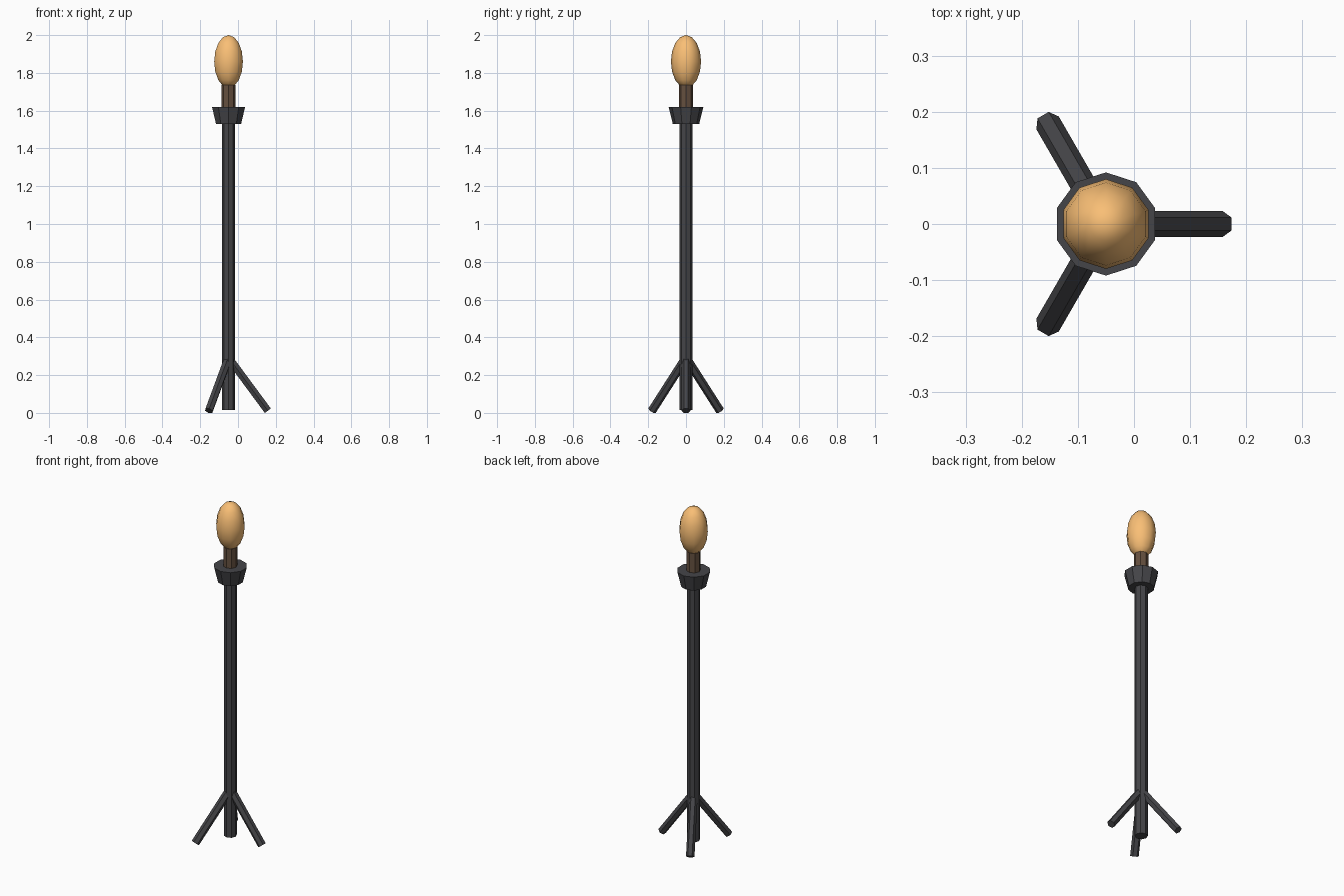
import bpy
from math import radians, cos, sin
from mathutils import Vector

if "Cube" in bpy.data.objects:
    bpy.data.objects.remove(bpy.data.objects["Cube"])

AXIS_X = -0.05  # vertical axis of the torch


def material(name, rgb):
    mat = bpy.data.materials.new(name)
    mat.diffuse_color = (*rgb, 1)
    mat.use_nodes = True
    mat.node_tree.nodes["Principled BSDF"].inputs["Base Color"].default_value = mat.diffuse_color
    return mat


IRON = material("dark_iron", (0.06, 0.06, 0.066))
WOOD = material("wood", (0.13, 0.08, 0.05))
FLAME = material("flame", (0.95, 0.52, 0.18))


def finish(name, mat):
    obj = bpy.context.object
    obj.name = name
    obj.data.materials.append(mat)
    return obj


def tapered(name, r_bottom, r_top, z0, z1, sides, mat):
    bpy.ops.mesh.primitive_cone_add(vertices=sides, radius1=r_bottom, radius2=r_top,
                                    depth=z1 - z0, location=(AXIS_X, 0, (z0 + z1) / 2))
    return finish(name, mat)


# Upright pole, flared cup and wooden torch head
tapered("pole", 0.035, 0.035, 0.016, 1.54, 8, IRON)
tapered("cup", 0.07, 0.092, 1.53, 1.62, 10, IRON)
tapered("torch_head", 0.038, 0.038, 1.56, 1.735, 8, WOOD)

# Flame
bpy.ops.mesh.primitive_uv_sphere_add(segments=10, ring_count=8, radius=1,
                                     location=(AXIS_X, 0, 1.86))
flame = finish("flame", FLAME)
flame.scale = (0.08, 0.08, 0.14)
bpy.ops.object.transform_apply(location=False, rotation=False, scale=True)
bpy.ops.object.shade_smooth()

# Three splayed legs
for i in range(3):
    a = radians(120 * i)
    top = Vector((AXIS_X, 0, 0.293))
    foot = Vector((AXIS_X + 0.208 * cos(a), 0.208 * sin(a), 0.0115))
    run = top - foot
    bpy.ops.mesh.primitive_cylinder_add(vertices=6, radius=0.023, depth=run.length,
                                        location=(top + foot) / 2)
    leg = finish(f"leg_{i + 1}", IRON)
    # Lean outward, then turn around the pole; hexagon corners point sideways
    leg.rotation_euler = (0, -Vector((0, 0, 1)).angle(run), a)
